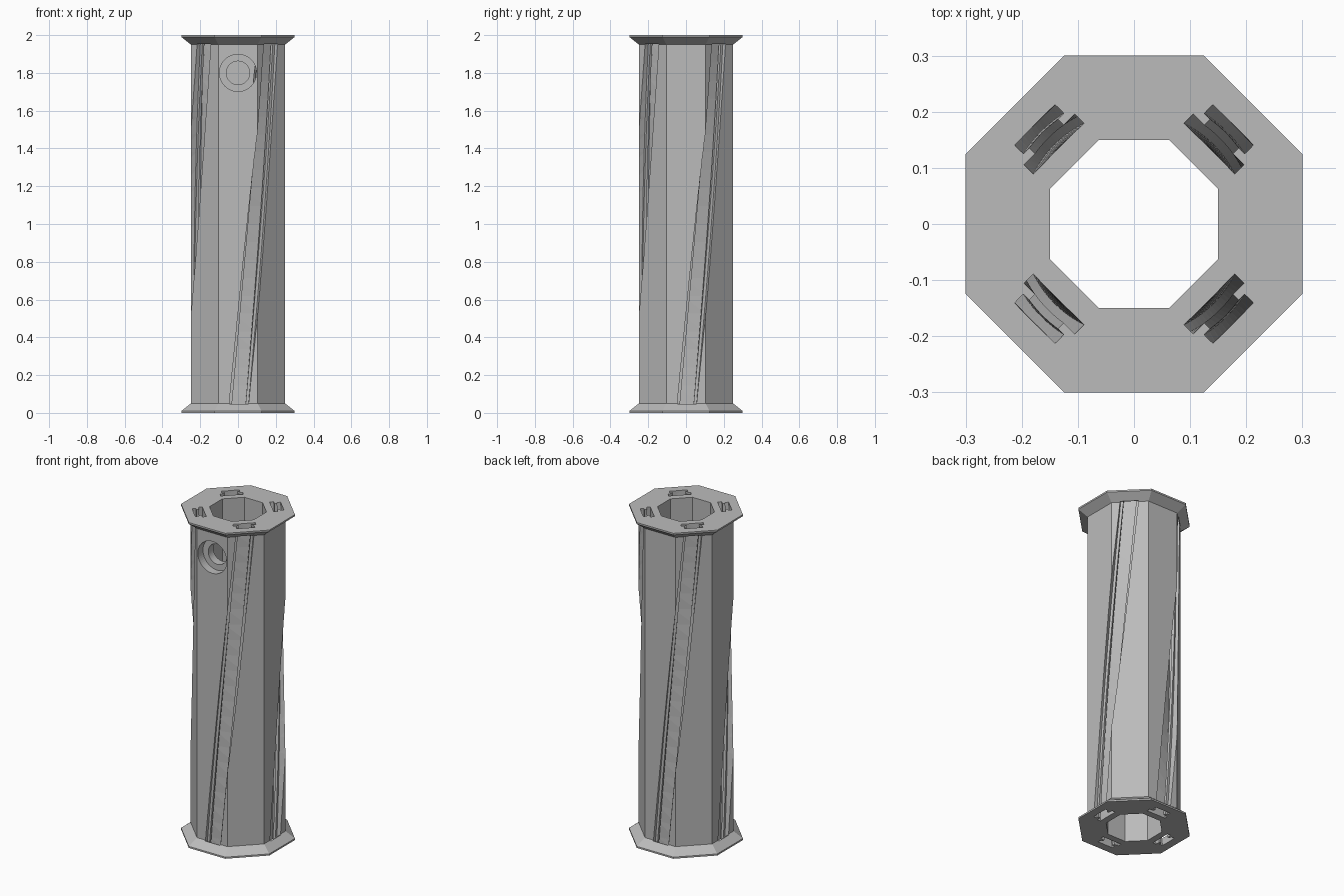
import bpy, bmesh, math
from mathutils import Vector

cube = bpy.data.objects.get("Cube")
if cube:
    bpy.data.objects.remove(cube, do_unlink=True)

HEIGHT = 2.0
TWIST = math.radians(45)

grey = bpy.data.materials.new("plain grey")
grey.use_nodes = True
colour = (0.5, 0.5, 0.5, 1)
grey.diffuse_color = colour
grey.node_tree.nodes["Principled BSDF"].inputs["Base Color"].default_value = colour


def make_object(name, bm):
    bmesh.ops.recalc_face_normals(bm, faces=bm.faces)
    mesh = bpy.data.meshes.new(name)
    bm.to_mesh(mesh)
    bm.free()
    mesh.materials.append(grey)
    obj = bpy.data.objects.new(name, mesh)
    bpy.context.collection.objects.link(obj)
    return obj


def loft(bm, rings, closed=False):
    """Skin a list of point rings; closed joins the last ring to the first."""
    loops = [[bm.verts.new(p) for p in ring] for ring in rings]
    pairs = list(zip(loops, loops[1:]))
    if closed:
        pairs.append((loops[-1], loops[0]))
    for low, high in pairs:
        n = len(low)
        for i in range(n):
            j = (i + 1) % n
            bm.faces.new((low[i], low[j], high[j], high[i]))
    if not closed:
        bm.faces.new(loops[0][::-1])
        bm.faces.new(loops[-1])


def octagon(apothem, z):
    r = apothem / math.cos(math.pi / 8)
    angles = [math.pi / 8 + k * math.pi / 4 for k in range(8)]
    return [Vector((r * math.cos(a), r * math.sin(a), z)) for a in angles]


# Octagonal tube with a chamfered flange at each end
half = [(0.15, 0), (0.30, 0), (0.30, 0.01), (0.25, 0.05)]
section = half + [(r, HEIGHT - z) for r, z in reversed(half)]
bm = bmesh.new()
loft(bm, [octagon(r, z) for r, z in section], closed=True)
column = make_object("column", bm)


# Twisted I-shaped channels: closed in the flanges, open along the shaft
def channel_ring(z, outer, quarter):
    side = [(0.19, 0.064), (0.213, 0.064), (0.213, 0.036),
            (0.228, 0.036), (0.228, 0.051), (outer, 0.051)]
    outline = side + [(r, -t) for r, t in reversed(side)]
    a = -math.pi / 2 + TWIST * z / HEIGHT + quarter * math.pi / 2
    out = Vector((math.cos(a), math.sin(a), 0))
    across = Vector((-math.sin(a), math.cos(a), 0))
    return [out * r + across * t + Vector((0, 0, z)) for r, t in outline]


STEPS = 20
low, high = 0.05, HEIGHT - 0.05
levels = [(-0.02, 0.25), (low - 0.004, 0.25)]
levels += [(low + (high - low) * i / STEPS, 0.32) for i in range(STEPS + 1)]
levels += [(high + 0.004, 0.25), (HEIGHT + 0.02, 0.25)]
bm = bmesh.new()
for quarter in range(4):
    loft(bm, [channel_ring(z, outer, quarter) for z, outer in levels])
bmesh.ops.triangulate(bm, faces=bm.faces)
channels = make_object("channel_cutter", bm)


# Counterbored hole near the top of the front
def circle(radius, y, n=48):
    return [Vector((radius * math.cos(2 * math.pi * k / n), y,
                    1.8 + radius * math.sin(2 * math.pi * k / n))) for k in range(n)]


bm = bmesh.new()
loft(bm, [circle(0.098, -0.32), circle(0.098, -0.2),
          circle(0.062, -0.2), circle(0.062, -0.1)])
hole = make_object("hole_cutter", bm)

# Cut the channels and the hole out of the tube
for cutter in (channels, hole):
    cutter.hide_render = True
    mod = column.modifiers.new(cutter.name, "BOOLEAN")
    mod.operation = "DIFFERENCE"
    mod.solver = "EXACT"
    mod.object = cutter
    bpy.context.view_layer.objects.active = column
    bpy.ops.object.modifier_apply(modifier=mod.name)
    bpy.data.objects.remove(cutter, do_unlink=True)
